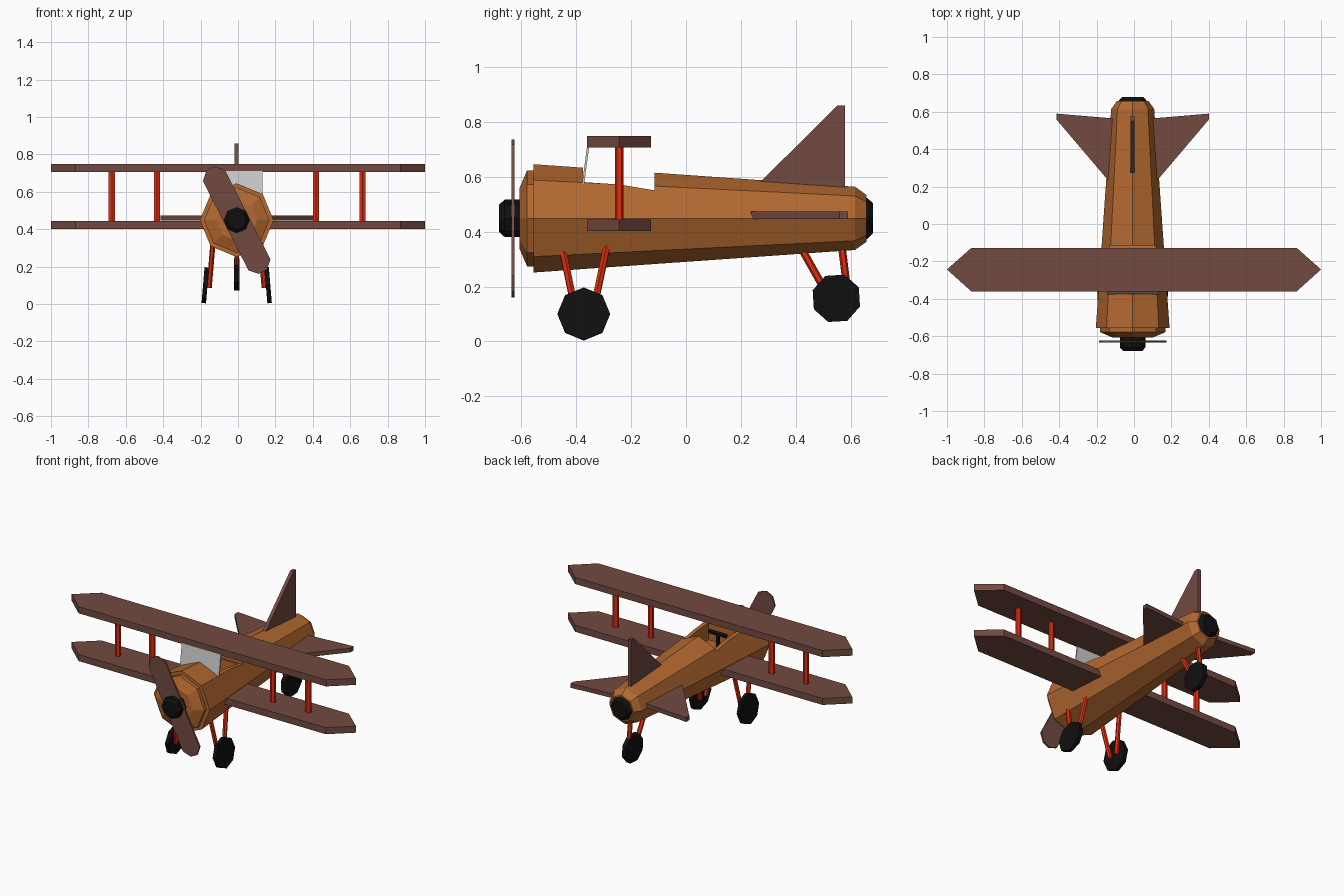
import bpy, bmesh, math
from mathutils import Vector, Matrix

if "Cube" in bpy.data.objects:
    bpy.data.objects.remove(bpy.data.objects["Cube"])

CX, CZ = -0.007, 0.448          # fuselage axis


def material(name, rgb):
    m = bpy.data.materials.new(name)
    m.diffuse_color = (*rgb, 1)
    m.use_nodes = True
    m.node_tree.nodes["Principled BSDF"].inputs["Base Color"].default_value = m.diffuse_color
    return m


ORANGE = material("body_orange", (0.45, 0.14, 0.03))
BROWN = material("wing_brown", (0.17, 0.068, 0.053))
RED = material("strut_red", (0.75, 0.027, 0.005))
BLACK = material("rubber_black", (0.005, 0.005, 0.005))


def finish(name, bm, mat=None):
    bmesh.ops.recalc_face_normals(bm, faces=bm.faces)
    mesh = bpy.data.meshes.new(name)
    bm.to_mesh(mesh)
    bm.free()
    ob = bpy.data.objects.new(name, mesh)
    bpy.context.collection.objects.link(ob)
    if mat:
        mesh.materials.append(mat)
    return ob


def loft(name, rings, mat, sides=8):
    """Octagonal body along y from (y, radius) pairs."""
    bm = bmesh.new()
    loops = []
    for y, r in rings:
        loops.append([bm.verts.new((CX + r * math.cos(math.tau * k / sides), y,
                                    CZ + r * math.sin(math.tau * k / sides)))
                      for k in range(sides)])
    for a, b in zip(loops, loops[1:]):
        for k in range(sides):
            n = (k + 1) % sides
            bm.faces.new((a[k], a[n], b[n], b[k]))
    bm.faces.new(loops[0])
    bm.faces.new(loops[-1])
    return finish(name, bm, mat)


def plate(name, points, direction, mat=None):
    """Flat 3D outline extruded along a direction."""
    bm = bmesh.new()
    face = bm.faces.new([bm.verts.new(p) for p in points])
    ext = bmesh.ops.extrude_face_region(bm, geom=[face])
    moved = [v for v in ext["geom"] if isinstance(v, bmesh.types.BMVert)]
    bmesh.ops.translate(bm, verts=moved, vec=direction)
    return finish(name, bm, mat)


def rod(name, a, b, r, mat, sides=8, turn=0.0, squash=1.0):
    """Prism between two points."""
    a, b = Vector(a), Vector(b)
    bm = bmesh.new()
    rot = (b - a).to_track_quat('Z', 'Y').to_matrix().to_4x4()
    bmesh.ops.create_cone(bm, cap_ends=True, segments=sides, radius1=r, radius2=r,
                          depth=(b - a).length,
                          matrix=Matrix.Translation((a + b) / 2) @ rot
                          @ Matrix.Diagonal((1, squash, 1, 1)) @ Matrix.Rotation(turn, 4, 'Z'))
    return finish(name, bm, mat)


def cut(ob, cutter):
    cutter.hide_render = True
    mod = ob.modifiers.new("cut", 'BOOLEAN')
    mod.operation, mod.solver, mod.object = 'DIFFERENCE', 'EXACT', cutter
    bpy.context.view_layer.objects.active = ob
    bpy.ops.object.modifier_apply(modifier=mod.name)
    bpy.data.objects.remove(cutter)


# Fuselage with open cockpit
body = loft("fuselage", [(-0.555, 0.197), (0.615, 0.115), (0.657, 0.085)], ORANGE)
deck = [(-0.375, 0.58), (-0.24, 0.571), (-0.115, 0.55), (-0.115, 0.8), (-0.375, 0.8)]
cut(body, plate("deck_cutter", [(-0.3, y, z) for y, z in deck], (0.6, 0, 0)))
pit = [(-0.36, 0.47), (-0.13, 0.47), (-0.13, 0.7), (-0.36, 0.7)]
cut(body, plate("pit_cutter", [(CX - 0.1, y, z) for y, z in pit], (0.2, 0, 0)))

# Cowl, nose hub and tail cap
loft("engine_cowl", [(-0.55, 0.175), (-0.578, 0.175), (-0.606, 0.11)], ORANGE)
loft("nose_hub", [(-0.6, 0.068), (-0.66, 0.068), (-0.68, 0.05)], BLACK)
loft("tail_cap", [(0.65, 0.078), (0.66, 0.074), (0.68, 0.055)], BLACK)

# Control bar and stick inside the cockpit
rod("control_stick", (CX, -0.31, 0.47), (CX, -0.31, 0.55), 0.012, BLACK, 6)
rod("control_bar", (CX - 0.06, -0.31, 0.555), (CX + 0.06, -0.31, 0.555), 0.015, BLACK, 6)

# Windshield
plate("windshield", [(CX - 0.137, -0.378, 0.575), (CX + 0.137, -0.378, 0.575),
                     (CX + 0.137, -0.36, 0.71), (CX - 0.137, -0.36, 0.71)], (0, 0.008, 0))

# Wings with pointed tips
outline = [(-1, -0.243), (-0.87, -0.36), (0.87, -0.36), (1, -0.243), (0.87, -0.128), (-0.87, -0.128)]
for name, z in (("lower_wing", 0.402), ("upper_wing", 0.706)):
    plate(name, [(x, y, z) for x, y in outline], (0, 0, 0.042), BROWN)

# Wing struts
for x in (-0.675, -0.433, 0.417, 0.665):
    rod("wing_strut", (x, -0.243, 0.44), (x, -0.243, 0.71), 0.019, RED, 6, squash=0.8)

# Tail fin and stabilisers
fin = [(0.25, 0.56), (0.55, 0.858), (0.578, 0.858), (0.578, 0.54)]
plate("tail_fin", [(CX - 0.011, y, z) for y, z in fin], (0.022, 0, 0), BROWN)
for s in (-1, 1):
    stab = [(0.05, 0.15), (0.407, 0.558), (0.407, 0.59), (0.05, 0.56)]
    stab[0] = (0.13, 0.232)
    plate("stabiliser", [(CX + s * x, y, 0.446) for x, y in stab], (0, 0, 0.027), BROWN)

# Propeller
L, W, C, ang = 0.31, 0.066, 0.042, math.radians(27)
blade = [(-W, L - C), (-W + C, L), (W - C, L), (W, L - C),
         (W, C - L), (W - C, -L), (C - W, -L), (-W, C - L)]
plate("propeller", [(CX + u * math.cos(ang) - v * math.sin(ang), -0.634,
                     CZ + u * math.sin(ang) + v * math.cos(ang)) for u, v in blade],
      (0, 0.01, 0), BROWN)

# Front landing gear
for s in (-1, 1):
    hub = Vector((CX + s * 0.168, -0.372, 0.1))
    half = Vector((0.012, 0, s * 0.001))
    rod("front_wheel", hub - half, hub + half, 0.096, BLACK)
    for y_top, y_low in ((-0.452, -0.398), (-0.287, -0.342)):
        rod("front_leg", (CX + s * 0.125, y_top, 0.35), (CX + s * 0.147, y_low, 0.088), 0.014, RED, 6)

# Tail landing gear
rod("tail_wheel", (CX - 0.014, 0.547, 0.157), (CX + 0.014, 0.547, 0.157), 0.091, BLACK,
    turn=math.radians(26))
rod("tail_leg", (CX, 0.408, 0.36), (CX, 0.515, 0.17), 0.014, RED, 6)
rod("tail_leg", (CX, 0.565, 0.36), (CX, 0.585, 0.2), 0.014, RED, 6)
